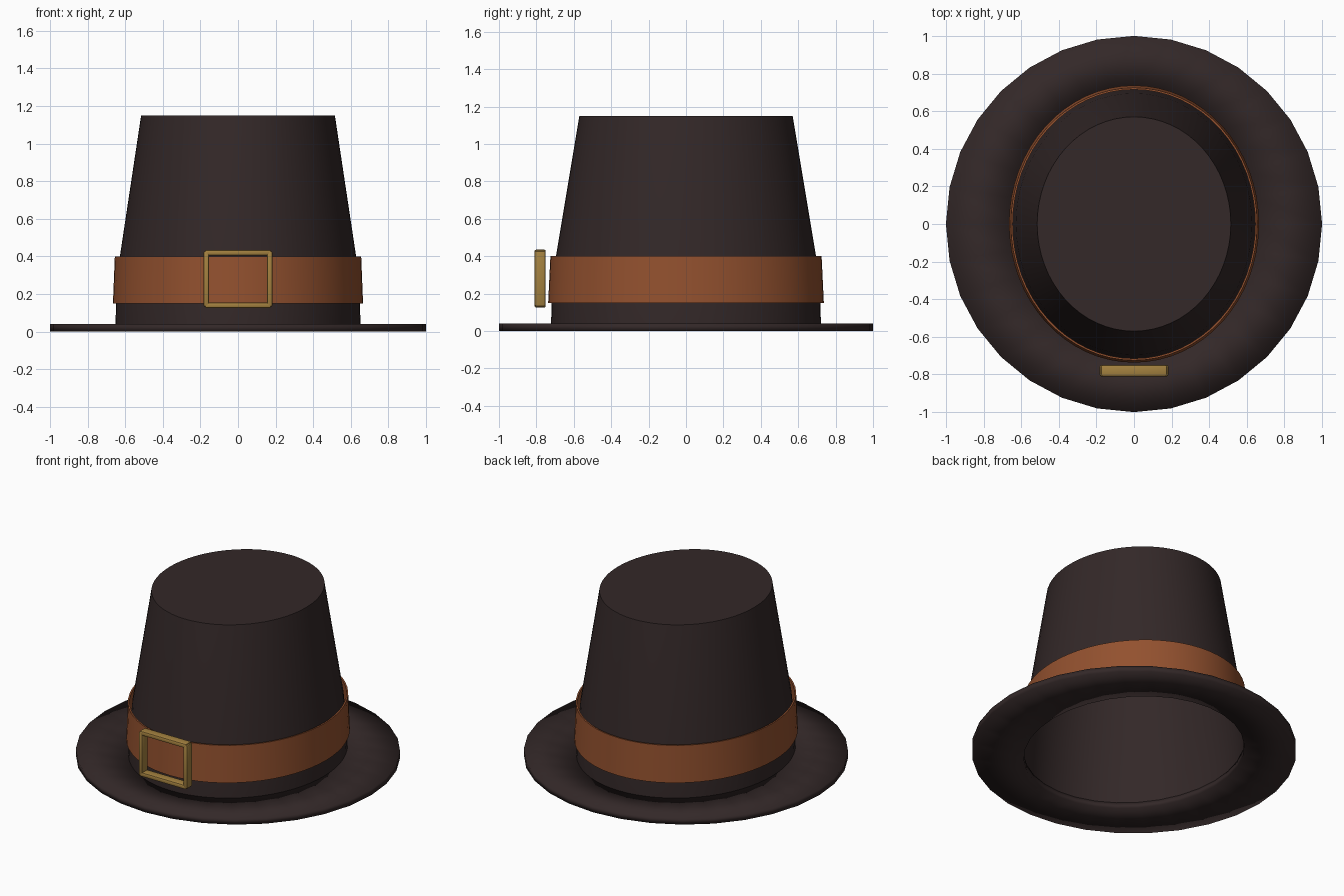
import bpy, bmesh, math

if "Cube" in bpy.data.objects:
    bpy.data.objects.remove(bpy.data.objects["Cube"])


def material(name, rgb):
    m = bpy.data.materials.new(name)
    m.diffuse_color = (*rgb, 1.0)
    m.use_nodes = True
    m.node_tree.nodes["Principled BSDF"].inputs["Base Color"].default_value = m.diffuse_color
    return m


FELT = material("dark brown felt", (0.033, 0.021, 0.021))
LEATHER = material("tan leather", (0.29, 0.082, 0.028))
BRASS = material("brass", (0.37, 0.22, 0.05))


def lathe(name, profile, segments, mat, closed=False, cap=False):
    """Spin (x radius, y radius, z) points round the z axis."""
    bm = bmesh.new()
    rings = []
    for rx, ry, z in profile:
        rings.append([bm.verts.new((rx * math.cos(a), ry * math.sin(a), z))
                      for a in (2 * math.pi * i / segments for i in range(segments))])
    pairs = list(zip(rings, rings[1:]))
    if closed:
        pairs.append((rings[-1], rings[0]))
    for low, high in pairs:
        for i in range(segments):
            j = (i + 1) % segments
            bm.faces.new((low[i], low[j], high[j], high[i]))
    if cap:
        bm.faces.new(rings[-1])
    return finish(name, bm, mat)


def finish(name, bm, mat):
    for f in bm.faces:
        f.smooth = True
    mesh = bpy.data.meshes.new(name)
    bm.to_mesh(mesh)
    bm.free()
    mesh.materials.append(mat)
    obj = bpy.data.objects.new(name, mesh)
    bpy.context.collection.objects.link(obj)
    return obj


def sharpen(obj, degrees):
    bpy.ops.object.select_all(action='DESELECT')
    obj.select_set(True)
    bpy.context.view_layer.objects.active = obj
    bpy.ops.object.shade_smooth_by_angle(angle=math.radians(degrees))


# Flat brim with an oval head opening, softly shaded over its edges
lathe("brim", [(0.65, 0.72, 0.0), (1.0, 1.0, 0.0), (1.0, 1.0, 0.04),
               (0.65, 0.72, 0.04)], 32, FELT, closed=True)

# Tapered oval crown, hollow and open at the bottom
crown = lathe("crown", [(0.652, 0.722, 0.02), (0.648, 0.718, 0.16), (0.628, 0.695, 0.40),
                        (0.515, 0.57, 1.15)], 64, FELT, cap=True)
sharpen(crown, 40)

# Thin leather band standing slightly off the crown
band = lathe("hat_band", [(0.665, 0.737, 0.15), (0.655, 0.725, 0.40),
                          (0.645, 0.715, 0.40), (0.655, 0.727, 0.15)],
             64, LEATHER, closed=True)
sharpen(band, 40)


# Square buckle frame in front of the band, made of four rounded bars
def bar(name, size, x, z):
    bm = bmesh.new()
    bmesh.ops.create_cube(bm, size=1.0)
    for v in bm.verts:
        v.co = (v.co.x * size[0] + x, v.co.y * size[1] - 0.78, v.co.z * size[2] + z)
    bmesh.ops.bevel(bm, geom=bm.edges[:], offset=0.009, segments=2,
                    profile=0.5, affect='EDGES')
    sharpen(finish(name, bm, BRASS), 30)


for side, label in ((-1, "left"), (1, "right")):
    bar("buckle_" + label, (0.03, 0.06, 0.296), side * 0.168, 0.28)
for side, label in ((-1, "bottom"), (1, "top")):
    bar("buckle_" + label, (0.35, 0.06, 0.03), 0.0, 0.28 + side * 0.14)
